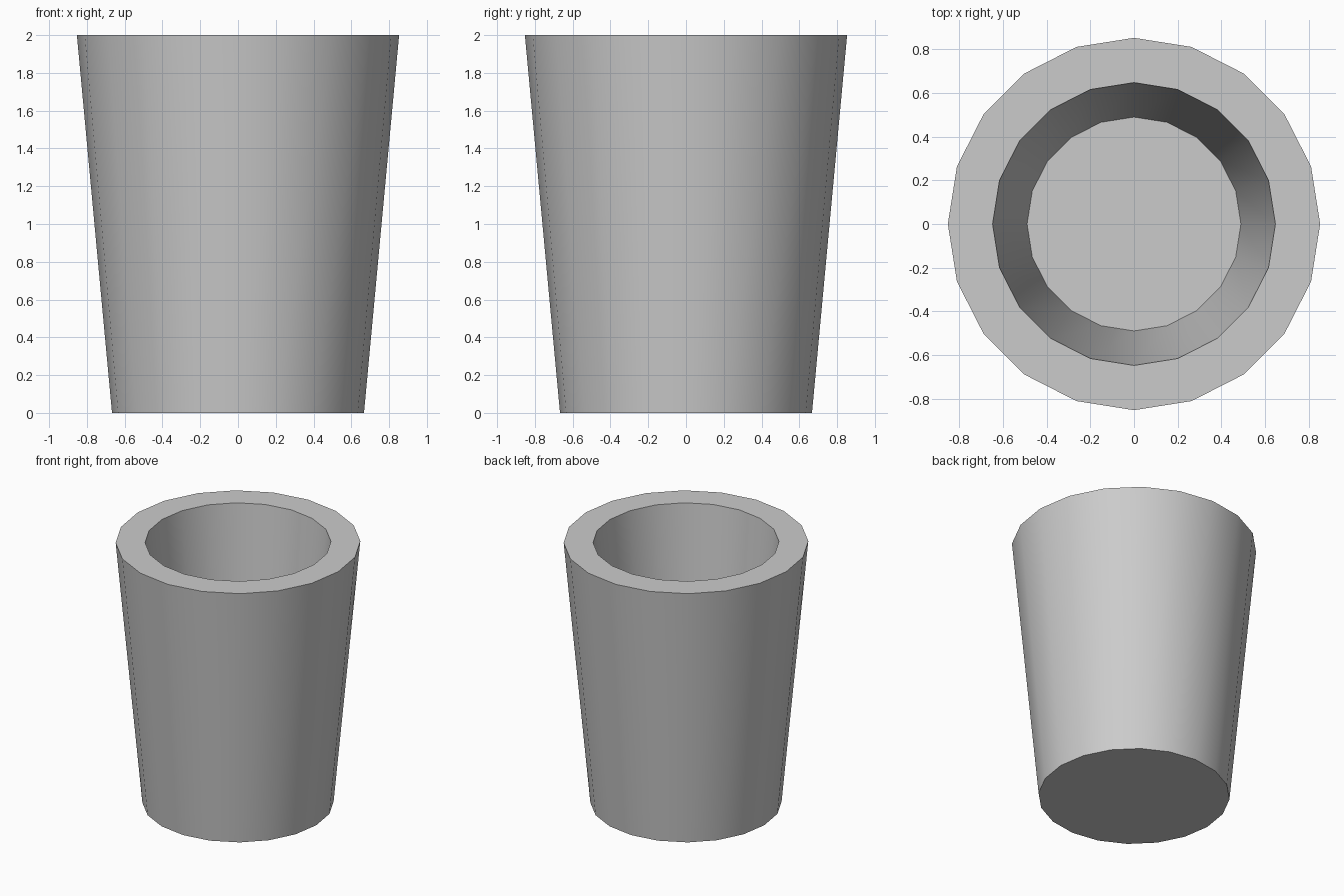
import bpy, bmesh, math

if "Cube" in bpy.data.objects:
    bpy.data.objects.remove(bpy.data.objects["Cube"])

SIDES = 20
# (radius, height) from outer base, over the rim, to the inner floor
PROFILE = [(0.667, 0.0), (0.853, 2.0), (0.648, 2.0), (0.49, 0.3)]

bm = bmesh.new()


def ring(radius, z):
    return [bm.verts.new((radius * math.cos(2 * math.pi * i / SIDES),
                          radius * math.sin(2 * math.pi * i / SIDES), z))
            for i in range(SIDES)]


# Walls and rim
rings = [ring(r, z) for r, z in PROFILE]
for low, high in zip(rings, rings[1:]):
    for i in range(SIDES):
        j = (i + 1) % SIDES
        bm.faces.new((low[i], low[j], high[j], high[i]))

# Underside and inner floor
bm.faces.new(rings[0][::-1])
bm.faces.new(rings[-1])
bmesh.ops.recalc_face_normals(bm, faces=bm.faces)

mesh = bpy.data.meshes.new("cup")
bm.to_mesh(mesh)
bm.free()
cup = bpy.data.objects.new("cup", mesh)
bpy.context.collection.objects.link(cup)

# Smooth walls with crisp rim and base edges
bpy.context.view_layer.objects.active = cup
cup.select_set(True)
bpy.ops.object.shade_smooth_by_angle(angle=math.radians(30))
